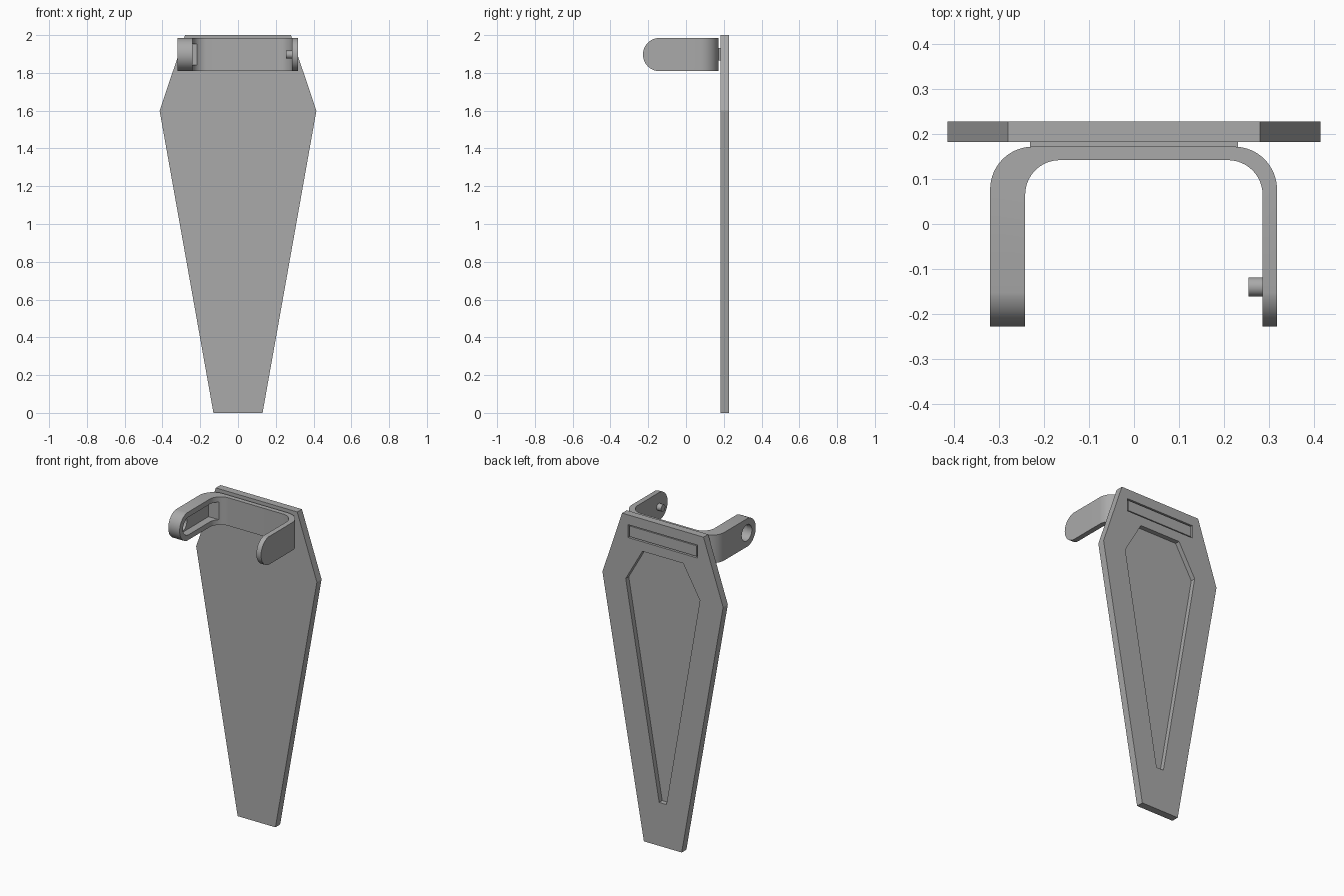
import bpy, bmesh, math
from mathutils import Vector

default = bpy.data.objects.get("Cube")
if default:
    bpy.data.objects.remove(default, do_unlink=True)

grey = bpy.data.materials.new("plain grey")
grey.use_nodes = True
colour = (0.4, 0.4, 0.4, 1)
grey.diffuse_color = colour
grey.node_tree.nodes["Principled BSDF"].inputs["Base Color"].default_value = colour


def prism(name, points, axis, low, high):
    """Extrude a 2D outline along one axis; points use the other two axes."""
    bm = bmesh.new()
    def place(p, d):
        co = list(p)
        co.insert("xyz".index(axis), d)
        return Vector(co)
    face = bm.faces.new([bm.verts.new(place(p, low)) for p in points])
    moved = bmesh.ops.extrude_face_region(bm, geom=[face])["geom"]
    shift = place((0, 0), high - low)
    bmesh.ops.translate(bm, vec=shift, verts=[v for v in moved if isinstance(v, bmesh.types.BMVert)])
    bmesh.ops.recalc_face_normals(bm, faces=bm.faces)
    mesh = bpy.data.meshes.new(name)
    bm.to_mesh(mesh)
    bm.free()
    mesh.materials.append(grey)
    obj = bpy.data.objects.new(name, mesh)
    bpy.context.collection.objects.link(obj)
    return obj


def combine(obj, tool, operation="DIFFERENCE"):
    mod = obj.modifiers.new("cut", "BOOLEAN")
    mod.operation, mod.object, mod.solver = operation, tool, "EXACT"
    activate(obj)
    bpy.ops.object.modifier_apply(modifier=mod.name)
    bpy.data.objects.remove(tool, do_unlink=True)


def activate(obj):
    bpy.ops.object.select_all(action="DESELECT")
    obj.select_set(True)
    bpy.context.view_layer.objects.active = obj


def arc(cx, cy, r, start, end, n=16):
    angles = [math.radians(start + (end - start) * i / n) for i in range(n + 1)]
    return [(cx + r * math.cos(a), cy + r * math.sin(a)) for a in angles]


def circle(cx, cy, r):
    return arc(cx, cy, r, 0, 348.75, 31)


def mirrored(half):
    return half + [(-x, z) for x, z in reversed(half)]


def box(x, low, high):
    return mirrored([(x, low), (x, high)])


MID = 1.897    # height of the bracket's centre line
PIVOT = -0.14  # depth of the pin and the hole

# Tapered panel with a sunken field and a slot for the bracket
panel = prism("panel", mirrored([(0.13, 0), (0.415, 1.6), (0.28, 2)]), "y", 0.182, 0.228)
combine(panel, prism("field_cutter", mirrored([(0.025, 0.27), (0.255, 1.6), (0.14, 1.8)]), "y", 0.198, 0.3))
combine(panel, prism("slot_cutter", box(0.238, MID - 0.038, MID + 0.042), "y", 0.1, 0.3))

# U-shaped bracket: one thick arm, one thin arm, rounded corners
outline = ([(-0.242, -0.228), (-0.32, -0.228)]
           + arc(-0.225, 0.077, 0.095, 180, 90)
           + arc(0.223, 0.077, 0.095, 90, 0)
           + [(0.318, -0.228), (0.286, -0.228)]
           + arc(0.209, 0.065, 0.077, 0, 90)
           + arc(-0.165, 0.065, 0.077, 90, 180))
bracket = prism("bracket", outline, "z", MID - 0.087, MID + 0.087)

# Round off the arm tips
tips = arc(PIVOT, MID, 0.088, 90, 270, 24) + [(0.3, MID - 0.088), (0.3, MID + 0.088)]
combine(bracket, prism("tip_shape", tips, "x", -0.5, 0.5), "INTERSECT")

# Channel inside the thick arm, ending in a round hole
channel = arc(PIVOT, MID, 0.055, 90, 270) + [(0.122, MID - 0.055), (0.122, MID + 0.055)]
combine(bracket, prism("channel_cutter", channel, "x", -0.288, -0.15))
combine(bracket, prism("hole_cutter", circle(PIVOT, MID, 0.05), "x", -0.4, -0.25))

# Tab through the slot and pin on the thin arm
tab = prism("mounting_tab", box(0.231, MID - 0.031, MID + 0.035), "y", 0.17, 0.225)
pin = prism("pin", circle(PIVOT, MID, 0.021), "x", 0.255, 0.29)

for part in (bracket, pin):
    activate(part)
    bpy.ops.object.shade_smooth_by_angle(angle=math.radians(30))
